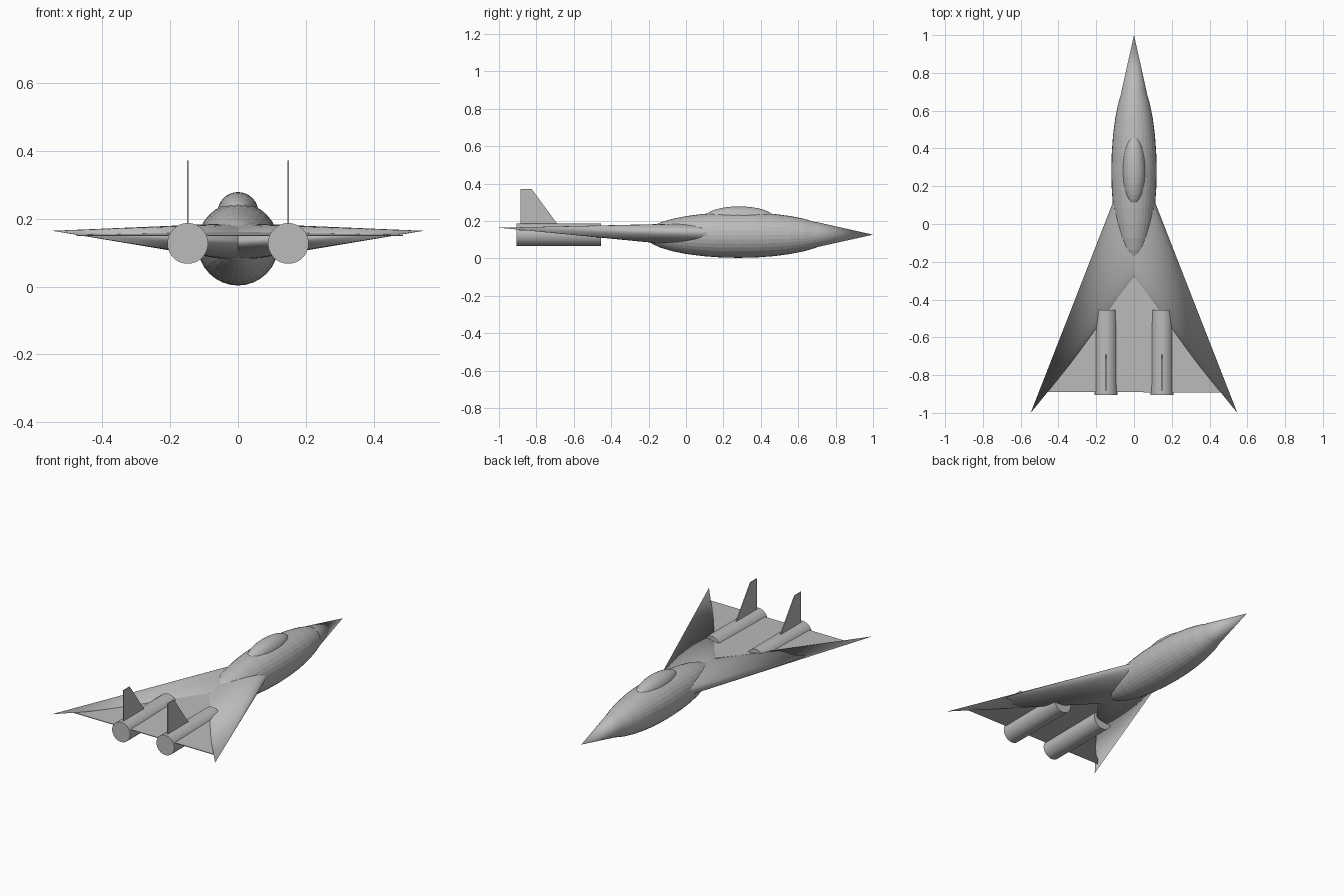
import bpy, bmesh, math
from mathutils import Matrix, Vector

if "Cube" in bpy.data.objects:
    bpy.data.objects.remove(bpy.data.objects["Cube"])

grey = bpy.data.materials.new("light_grey")
grey.diffuse_color = (0.5, 0.5, 0.5, 1)
grey.use_nodes = True
grey.node_tree.nodes["Principled BSDF"].inputs["Base Color"].default_value = grey.diffuse_color
ALONG_Y = Matrix.Rotation(math.radians(-90), 4, 'X')   # local z -> +y


def make(name, bm, smooth=False):
    bmesh.ops.recalc_face_normals(bm, faces=bm.faces[:])
    me = bpy.data.meshes.new(name)
    bm.to_mesh(me)
    bm.free()
    ob = bpy.data.objects.new(name, me)
    bpy.context.collection.objects.link(ob)
    me.materials.append(grey)
    if smooth:
        bpy.ops.object.select_all(action='DESELECT')
        ob.select_set(True)
        bpy.context.view_layer.objects.active = ob
        bpy.ops.object.shade_smooth_by_angle(angle=math.radians(35))
    return ob


def ellipsoid(name, centre, radii, smooth=False):
    bm = bmesh.new()
    bmesh.ops.create_uvsphere(bm, u_segments=32, v_segments=16, radius=1, matrix=ALONG_Y)
    bmesh.ops.transform(bm, verts=bm.verts[:],
                        matrix=Matrix.Translation(centre) @ Matrix.Diagonal((*radii, 1)))
    return make(name, bm, smooth)


def cone(name, x, y0, y1, z, r0, r1):
    bm = bmesh.new()
    bmesh.ops.create_cone(bm, cap_ends=True, segments=32, radius1=r0, radius2=r1, depth=y1 - y0,
                          matrix=Matrix.Translation((x, (y0 + y1) / 2, z)) @ ALONG_Y)
    bmesh.ops.remove_doubles(bm, verts=bm.verts[:], dist=1e-5)
    return make(name, bm, True)


def prism(name, points, offset, smooth=False):
    bm = bmesh.new()
    face = bm.faces.new([bm.verts.new(p) for p in points])
    new = bmesh.ops.extrude_face_region(bm, geom=[face], use_keep_orig=True)["geom"]
    bmesh.ops.translate(bm, verts=[v for v in new if isinstance(v, bmesh.types.BMVert)],
                        vec=Vector(offset))
    return make(name, bm, smooth)


# Body
ellipsoid("fuselage", (0, 0.28, 0.125), (0.12, 0.5, 0.122))
ellipsoid("canopy", (0, 0.284, 0.218), (0.06, 0.184, 0.06))
cone("nose_cone", 0, 0.69, 1.0, 0.127, 0.069, 0)

# Tail plate between the wings, slightly lower at the back
prism("tail_plate", [(0, -0.28, 0.157), (0.485, -0.893, 0.148), (-0.475, -0.888, 0.148)],
      (0, 0, 0.004))

for side, label in ((-1, "left"), (1, "right")):
    # Swept wing: oval root tapering to a point
    bm = bmesh.new()
    root = []
    for i in range(48):
        a = 2 * math.pi * i / 48
        root.append(bm.verts.new((0, 0.037 + 0.363 * math.cos(a), 0.13 + 0.057 * math.sin(a))))
    tip = bm.verts.new((side * 0.547, -1.0, 0.164))
    for i in range(48):
        bm.faces.new((root[i], root[(i + 1) % 48], tip))
    make(label + "_wing", bm, True)

    # Engine and tail fin
    x = side * 0.148
    cone(label + "_engine", x, -0.905, -0.455, 0.127, 0.06, 0.06)
    prism(label + "_fin", [(x - 0.0025, -0.885, 0.16), (x - 0.0025, -0.67, 0.16),
                           (x - 0.0025, -0.825, 0.371), (x - 0.0025, -0.885, 0.371)],
          (0.005, 0, 0))
